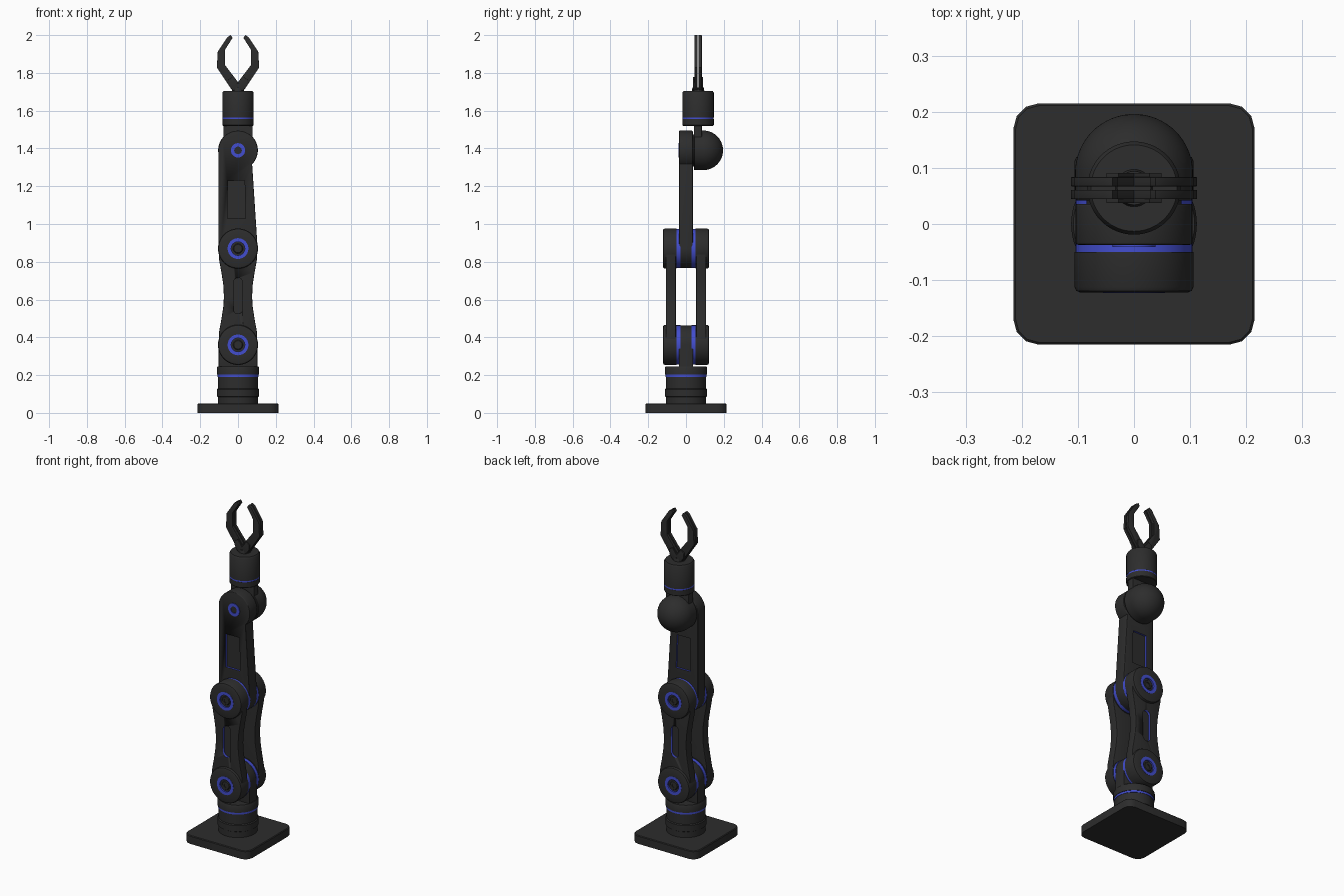
import bpy, bmesh, math

if "Cube" in bpy.data.objects:
    bpy.data.objects.remove(bpy.data.objects["Cube"])


def material(name, rgb):
    m = bpy.data.materials.new(name)
    m.diffuse_color = (*rgb, 1)
    m.use_nodes = True
    m.node_tree.nodes["Principled BSDF"].inputs["Base Color"].default_value = m.diffuse_color
    return m


DARK = material("dark_shell", (0.026, 0.026, 0.026))
BLUE = material("blue_accent", (0.055, 0.075, 0.62))


def finish(name, bm, mats):
    bmesh.ops.recalc_face_normals(bm, faces=bm.faces)
    me = bpy.data.meshes.new(name)
    bm.to_mesh(me)
    bm.free()
    for m in mats:
        me.materials.append(m)
    ob = bpy.data.objects.new(name, me)
    bpy.context.collection.objects.link(ob)
    bpy.context.view_layer.objects.active = ob
    bpy.ops.object.select_all(action='DESELECT')
    ob.select_set(True)
    bpy.ops.object.shade_smooth_by_angle(angle=math.radians(35))
    return ob


def lathe(name, profile, centre, axis='Z', side=1, mat=DARK, n=64):
    """Revolve a closed (radius, height) profile about Z, or about Y towards side."""
    bm = bmesh.new()
    rings = []
    for i in range(n):
        a = 2 * math.pi * i / n
        ring = []
        for r, h in profile:
            u, v, w = r * math.cos(a), r * math.sin(a), h * side
            p = (u, v, w) if axis == 'Z' else (u, w, v)
            ring.append(bm.verts.new([c + d for c, d in zip(centre, p)]))
        rings.append(ring)
    k = len(profile)
    for i in range(n):
        a, b = rings[i], rings[(i + 1) % n]
        for j in range(k):
            bm.faces.new((a[j], a[(j + 1) % k], b[(j + 1) % k], b[j]))
    bmesh.ops.remove_doubles(bm, verts=bm.verts, dist=1e-5)
    return finish(name, bm, [mat])


def prism(name, outline, y0, y1, bevel=0.0, cutter=False):
    """Extrude an (x, z) outline along y; cutters get blue walls."""
    bm = bmesh.new()
    face = bm.faces.new([bm.verts.new((x, y0, z)) for x, z in outline])
    out = bmesh.ops.extrude_face_region(bm, geom=[face])
    for v in out['geom']:
        if isinstance(v, bmesh.types.BMVert):
            v.co.y = y1
    bm.normal_update()
    caps = [f for f in bm.faces if abs(f.normal.y) > 0.9]
    if cutter:
        for f in bm.faces:
            f.material_index = 0 if f in caps else 1
    if bevel:
        edges = list({e for f in caps for e in f.edges})
        bmesh.ops.bevel(bm, geom=edges, offset=bevel, segments=3, profile=0.5,
                        affect='EDGES', clamp_overlap=True)
    ob = finish(name, bm, [DARK, BLUE])
    ob.hide_render = cutter
    ob.hide_viewport = cutter
    return ob


def cut(ob, cutter):
    m = ob.modifiers.new("recess", 'BOOLEAN')
    m.operation = 'DIFFERENCE'
    m.solver = 'EXACT'
    m.material_mode = 'TRANSFER'
    m.object = cutter


def arc(cx, cz, r, a0, a1, n=24):
    return [(cx + r * math.cos(math.radians(a0 + (a1 - a0) * i / n)),
             cz + r * math.sin(math.radians(a0 + (a1 - a0) * i / n))) for i in range(n + 1)]


SHOULDER, ELBOW, WRIST, HAND_Y = 0.36, 0.87, 1.39, 0.064

# Base plate with rounded corners
bm = bmesh.new()
bmesh.ops.create_cube(bm, size=1)
for v in bm.verts:
    v.co = (v.co.x * 0.43, v.co.y * 0.43, 0.025 + v.co.z * 0.05)
up = [e for e in bm.edges if abs(e.verts[0].co.z - e.verts[1].co.z) > 0.01]
bmesh.ops.bevel(bm, geom=up, offset=0.045, segments=3, profile=0.5, affect='EDGES')
rim = [e for e in bm.edges if min(v.co.z for v in e.verts) > 0.049]
rim = [e for e in rim if len({f.normal.z > 0.9 for f in e.link_faces}) == 2]
bmesh.ops.bevel(bm, geom=rim, offset=0.004, segments=1, affect='EDGES')
finish("base_plate", bm, [DARK])

# Turntable column
lathe("base_column", [(0, 0.045), (0.107, 0.045), (0.107, 0.085), (0.112, 0.088), (0.112, 0.125),
                      (0.107, 0.13), (0.107, 0.193), (0, 0.193)], (0, 0, 0))
lathe("base_ring", [(0, 0.19), (0.109, 0.19), (0.109, 0.204), (0, 0.204)], (0, 0, 0), mat=BLUE)
lathe("turntable", [(0, 0.202), (0.112, 0.202), (0.112, 0.238), (0.108, 0.246), (0, 0.246)], (0, 0, 0))

# Shoulder upright
prism("shoulder_upright", [(-0.102, 0.24), (0.102, 0.24)] + arc(0, SHOULDER, 0.102, 0, 180, 32),
      -0.037, 0.037, 0.003)

# Paired upper arm links
right = [(0.1, 0.43), (0.088, 0.495), (0.078, 0.56), (0.0745, 0.615), (0.078, 0.68), (0.088, 0.745), (0.1, 0.81)]
link = (arc(0, SHOULDER, 0.102, 180, 360) + right + arc(0, ELBOW, 0.102, 0, 180)
        + [(-x, z) for x, z in reversed(right)])
slot = arc(0, 0.69, 0.025, 0, 180, 12) + arc(0, 0.55, 0.025, 180, 360, 12)
for s, tag in ((-1, "front"), (1, "back")):
    arm = prism(f"upper_arm_{tag}", link, s * 0.054, s * 0.106, 0.004)
    cut(arm, prism(f"slot_cutter_{tag}", slot, s * 0.092, s * 0.13, cutter=True))
    # Joint housings with accent discs and hub rings
    for z, joint in ((SHOULDER, "shoulder"), (ELBOW, "elbow")):
        c = (0, 0, z)
        lathe(f"{joint}_accent_{tag}", [(0, 0.03), (0.104, 0.03), (0.104, 0.05), (0, 0.05)],
              c, 'Y', s, BLUE)
        lathe(f"{joint}_housing_{tag}",
              [(0, 0.05), (0.106, 0.05), (0.106, 0.112), (0.103, 0.119), (0.096, 0.122), (0.054, 0.122),
               (0.054, 0.114), (0.026, 0.114), (0.022, 0.118), (0.012, 0.118), (0.012, 0.114), (0, 0.114)],
              c, 'Y', s)
        lathe(f"{joint}_hub_ring_{tag}", [(0.036, 0.11), (0.055, 0.11), (0.055, 0.123), (0.036, 0.123)],
              c, 'Y', s, BLUE)

# Forearm with recessed panels
fore = arc(0, ELBOW, 0.104, 180, 360, 32) + arc(0, WRIST, 0.104, -44, 180, 36)
forearm = prism("forearm", fore, -0.037, 0.036, 0.004)
panel = [(-0.056, 1.03), (0.041, 1.03), (0.035, 1.23), (-0.056, 1.23)]
for s, tag in ((-1, "front"), (1, "back")):
    cut(forearm, prism(f"panel_cutter_{tag}", panel, s * 0.026, s * 0.06, cutter=True))

# Wrist pivot ring, hub and domed motor
W = (0, 0, WRIST)
lathe("wrist_ring", [(0.02, 0.03), (0.038, 0.03), (0.038, 0.041), (0.02, 0.041)], W, 'Y', -1, BLUE, 48)
lathe("wrist_hub", [(0, 0.03), (0.02, 0.03), (0.02, 0.038), (0, 0.038)], W, 'Y', -1, DARK, 32)
lathe("wrist_axle", [(0, 0.03), (0.085, 0.03), (0.085, 0.05), (0, 0.05)], W, 'Y', 1, DARK)
dome = [(0.105 * math.cos(math.pi * i / 32), 0.091 + 0.105 * math.sin(math.pi * i / 32)) for i in range(16)]
lathe("wrist_dome", [(0, 0.042), (0.102, 0.042), (0.105, 0.046)] + dome + [(0, 0.196)], W, 'Y')
prism("wrist_neck", [(-0.077, 1.39), (0.077, 1.39), (0.077, 1.53), (-0.077, 1.53)], 0.042, 0.084, 0.002)

# Hand rotor
H = (0, HAND_Y, 0)
lathe("hand_rotor_lower", [(0, 1.52), (0.08, 1.52), (0.083, 1.523), (0.083, 1.555), (0, 1.555)], H)
lathe("hand_ring", [(0, 1.554), (0.0825, 1.554), (0.0825, 1.564), (0, 1.564)], H, mat=BLUE)
lathe("hand_rotor_upper", [(0, 1.563), (0.083, 1.563), (0.083, 1.695), (0.077, 1.704), (0, 1.704)], H)
lathe("gripper_hub", [(0, 1.70), (0.034, 1.70), (0.03, 1.722), (0, 1.722)], H, n=32)

# Gripper fingers: twin plates each side, clasped by knuckle blocks
finger = [(0.012, 1.70), (-0.012, 1.735), (0.069, 1.842), (0.069, 1.922), (0.029, 1.985), (0.038, 2.0),
          (0.056, 1.99), (0.107, 1.913), (0.112, 1.828), (0.034, 1.712)]
knuckle = [(0.014, 1.70), (-0.004, 1.735), (0.028, 1.778), (0.049, 1.764), (0.048, 1.736), (0.03, 1.71)]
for s, hand in ((-1, "left"), (1, "right")):
    for t, tag in ((-1, "front"), (1, "back")):
        prism(f"finger_{hand}_{tag}", [(s * x, z) for x, z in finger],
              HAND_Y + t * 0.003, HAND_Y + t * 0.0195, 0.001)
        prism(f"knuckle_{hand}_{tag}", [(s * x, z) for x, z in knuckle],
              HAND_Y + t * 0.018, HAND_Y + t * 0.027, 0.001)
